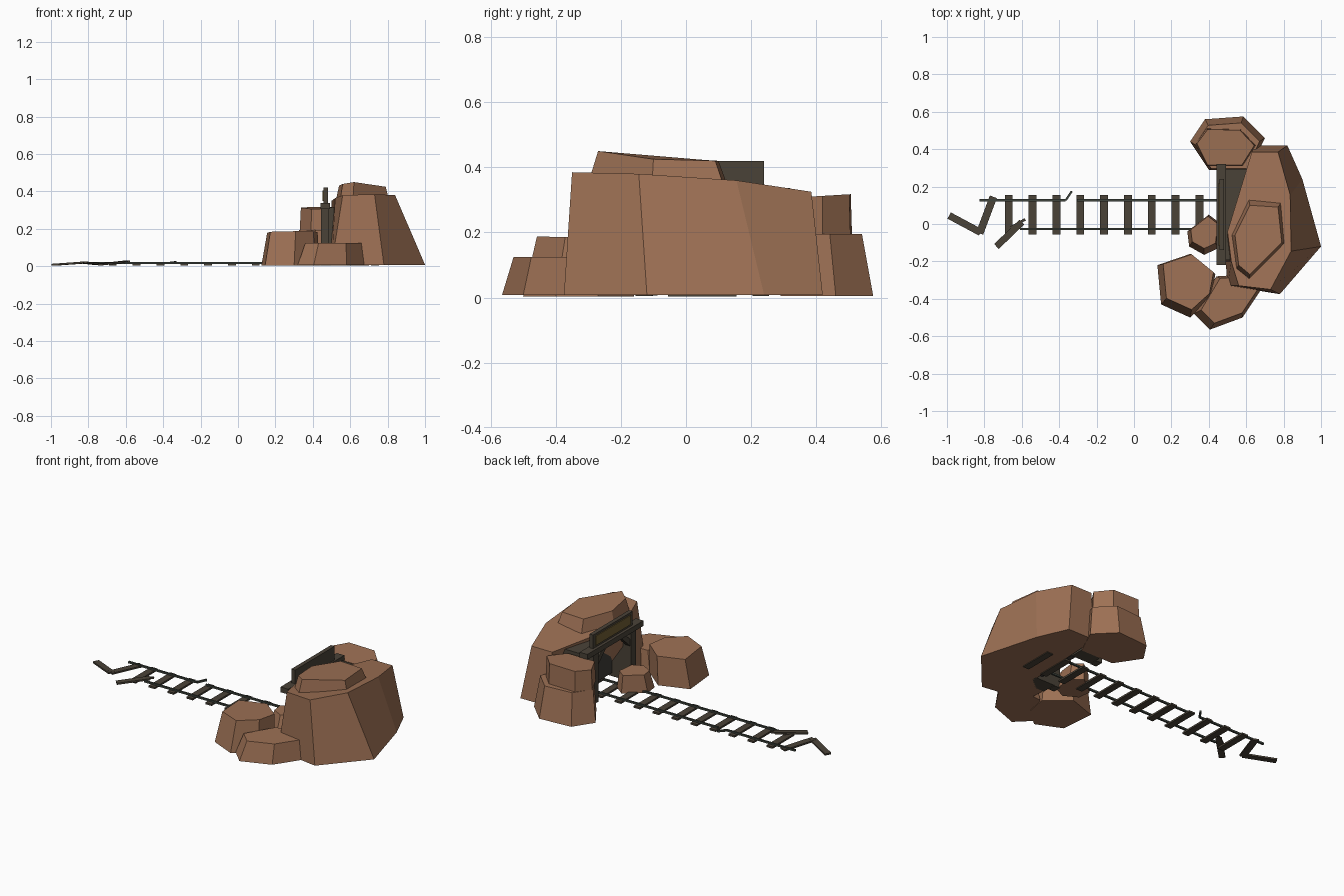
import bpy
import math
from mathutils import Vector, Matrix

old_cube = bpy.data.objects.get("Cube")
if old_cube:
    bpy.data.objects.remove(old_cube, do_unlink=True)


def make_material(name, color):
    material = bpy.data.materials.new(name)
    material.use_nodes = True
    material.diffuse_color = (*color, 1)
    shader = next(n for n in material.node_tree.nodes if n.type == "BSDF_PRINCIPLED")
    shader.inputs["Base Color"].default_value = (*color, 1)
    return material


rock_brown = make_material("rock_brown", (.34, .165, .09))
old_timber = make_material("old_timber", (.068, .055, .039))
rail_iron = make_material("rail_iron", (.05, .06, .048))
sign_ochre = make_material("sign_ochre", (.17, .115, .035))
tunnel_dark = make_material("tunnel_dark", (.05, .045, .04))


def add_mesh(name, points, faces, material):
    mesh = bpy.data.meshes.new(name)
    mesh.from_pydata(points, [], faces)
    mesh.materials.append(material)
    obj = bpy.data.objects.new(name, mesh)
    bpy.context.collection.objects.link(obj)
    return obj


def loft(name, bottom, top, material=rock_brown):
    """Closed faceted solid between two matching rings (listed clockwise from above)."""
    n = len(bottom)
    sides = [(i, n + i, n + (i + 1) % n, (i + 1) % n) for i in range(n)]
    caps = [tuple(range(n)), tuple(reversed(range(n, 2 * n)))]
    return add_mesh(name, bottom + top, sides + caps, material)


def boulder(name, outline, floor, height, taper, tilt=(0, 0), shift=(0, 0)):
    """Boulder from a ground outline, with a shrunken, slightly tilted top."""
    center = sum((Vector(p) for p in outline), Vector((0, 0))) / len(outline)
    bottom, top = [], []
    for p in outline:
        offset = (Vector(p) - center) * taper
        spot = center + offset + Vector(shift)
        bottom.append((*p, floor))
        top.append((*spot, height + offset.dot(Vector(tilt))))
    return loft(name, bottom, top)


def box(name, low, high, material=old_timber):
    (a, b, c), (d, e, f) = low, high
    bottom = [(a, b, c), (a, e, c), (d, e, c), (d, b, c)]
    top = [(x, y, f) for x, y, z in bottom]
    return loft(name, bottom, top, material)


def plank(name, start, end, width, thick, material=old_timber):
    """Straight bar laid between two points."""
    start, end = Vector(start), Vector(end)
    along = end - start
    obj = box(name, (-along.length / 2, -width / 2, -thick / 2),
              (along.length / 2, width / 2, thick / 2), material)
    flat = math.hypot(along.x, along.y)
    obj.matrix_world = (Matrix.Translation((start + end) / 2)
                        @ Matrix.Rotation(math.atan2(along.y, along.x), 4, "Z")
                        @ Matrix.Rotation(-math.atan2(along.z, flat), 4, "Y"))
    return obj


# Main hill, hollow on the side of the tunnel mouth
hill_base = [(.78, -.375), (.5, -.33), (.49, -.2), (.61, -.12),
             (.64, .42), (.82, .42), (.9, .24), (1, -.12)]
hill_top = [(.73, -.35, .385), (.56, -.33, .38), (.52, -.2, .365), (.5, -.04, .35),
            (.63, .385, .325), (.77, .385, .325), (.835, .155, .36), (.84, -.145, .38)]
loft("main_hill", [(x, y, .008) for x, y in hill_base], hill_top)

# Flat slab on the hill top
slab_top = [(.62, -.27, .45), (.56, -.22, .44), (.54, -.06, .43),
            (.62, .1, .42), (.77, .09, .42), (.79, -.1, .425)]
slab_base = [(.66 + (x - .66) * 1.16, -.07 + (y + .07) * 1.17, .34) for x, y, z in slab_top]
loft("hill_slab", slab_base, slab_top)

# Boulders around the tunnel mouth
rear_outline = [(.4, .29), (.3, .44), (.38, .56), (.585, .575), (.7, .46), (.62, .29)]
boulder("rear_boulder", rear_outline, .005, .195, .86, shift=(0, -.015))
cap_outline = [(.39, .31), (.33, .43), (.39, .51), (.57, .505), (.65, .42), (.58, .31)]
boulder("rear_boulder_cap", cap_outline, .19, .312, .96, tilt=(0, .06))
front_outline = [(.3, -.5), (.145, -.43), (.125, -.22), (.3, -.16), (.435, -.27), (.41, -.4)]
boulder("front_boulder", front_outline, .004, .183, .87, tilt=(.01, -.03), shift=(.01, .02))
low_outline = [(.405, -.565), (.32, -.48), (.44, -.28), (.6, -.27), (.68, -.35), (.58, -.5)]
boulder("low_boulder", low_outline, .008, .124, .84, shift=(.01, .01))
small_outline = [(.375, -.165), (.295, -.12), (.285, -.04), (.4, .05), (.465, 0), (.45, -.13)]
boulder("small_boulder", small_outline, .008, .115, .8, shift=(0, .015))

# Timber portal, symmetric about the track centre line
mid = .05
for side, label in ((-1, "right"), (1, "left")):
    inner, outer = mid + side * .155, mid + side * .205
    box(f"{label}_post", (.445, min(inner, outer), .005), (.485, max(inner, outer), .31))
    wall_edge = mid + side * .245
    box(f"{label}_tunnel_wall", (.485, min(inner, wall_edge), .008),
        (.62, max(inner, wall_edge), .3))
    plank(f"{label}_corner_brace", (.465, mid + side * .17, .23),
          (.465, mid + side * .09, .305), .03, .03)
box("lintel", (.44, -.22, .305), (.492, .32, .337))
box("tunnel_roof", (.485, -.19, .285), (.62, .295, .315))
box("tunnel_back", (.57, -.12, .03), (.6, .22, .29), tunnel_dark)

# Sign board with a raised border
box("sign_board", (.457, -.14, .335), (.482, .24, .42))
box("sign_panel", (.452, -.118, .35), (.458, .218, .406), sign_ochre)

# Track: evenly spaced sleepers under two rails
spacing = .1275
for i in range(12):
    x = -.67 + i * spacing
    box(f"sleeper_{i + 1}", (x - .021, -.055, .003), (x + .021, .155, .014))


def rail(name, start, end):
    return plank(name, start, end, .011, .011, rail_iron)


rail("right_rail", (-.61, -.027, .018), (.57, -.027, .018))
rail("left_rail", (-.305, .127, .018), (.57, .127, .018))
rail("left_rail_end", (-.825, .127, .018), (-.365, .127, .018))
rail("bent_rail_tip", (-.365, .127, .018), (-.333, .175, .022))

# Loose, broken sleepers at the end of the track
plank("loose_sleeper_far", (-.988, .045, .008), (-.82, -.045, .02), .038, .01)
plank("loose_sleeper_middle", (-.825, -.05, .02), (-.752, .145, .012), .04, .01)
plank("loose_sleeper_near", (-.735, -.12, .01), (-.6, .01, .025), .036, .01)
plank("splinter", (-.66, -.02, .018), (-.582, .025, .027), .014, .008)
